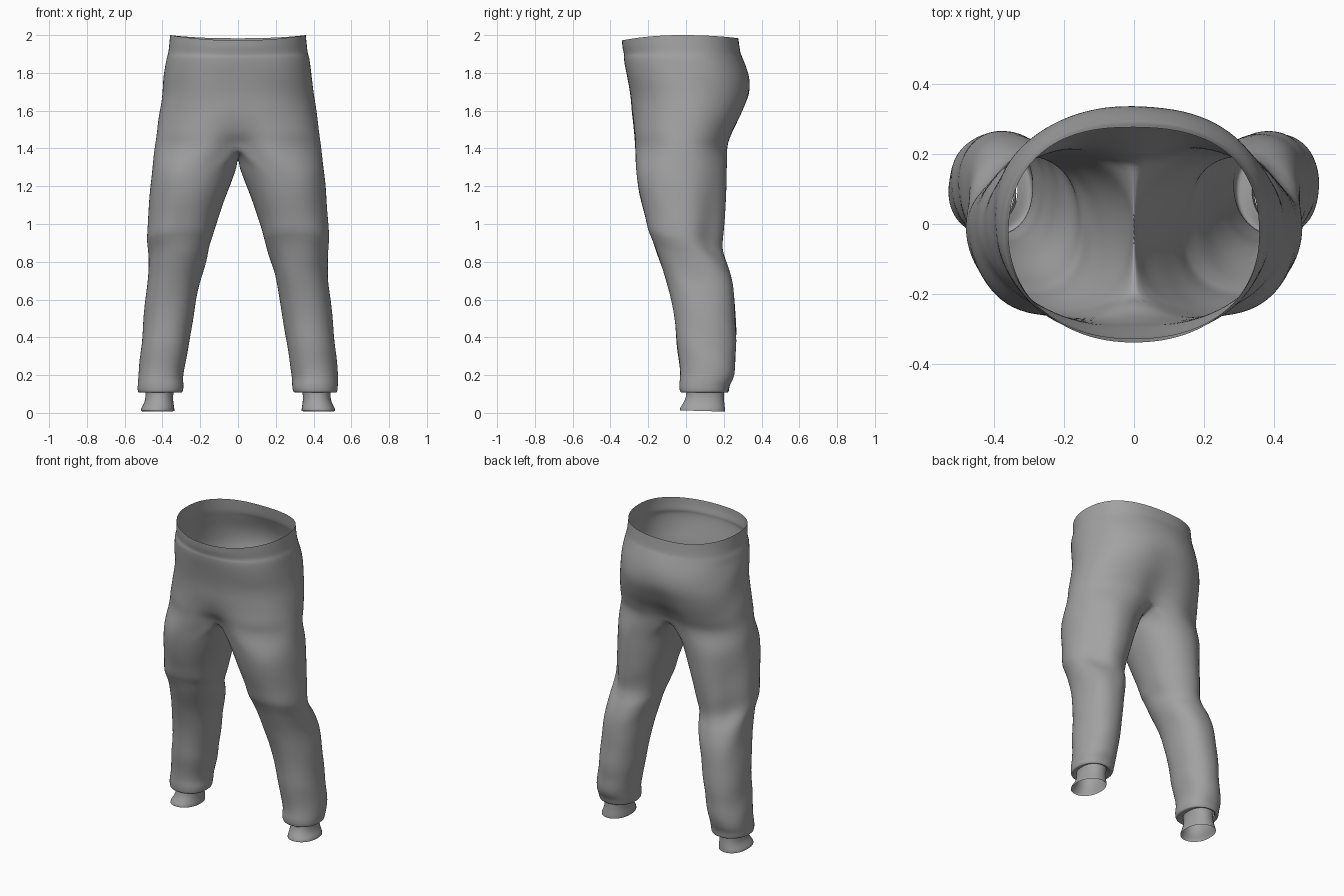
import bpy, bmesh, math
from mathutils import Vector, noise

if "Cube" in bpy.data.objects:
    bpy.data.objects.remove(bpy.data.objects["Cube"])

M, K, SUB = 24, 12, 3      # outer steps, inner steps, rings between keys

# one flat cloth colour
cloth = bpy.data.materials.new("grey cloth")
cloth.diffuse_color = (0.36, 0.36, 0.36, 1)
cloth.use_nodes = True
cloth.node_tree.nodes["Principled BSDF"].inputs["Base Color"].default_value = cloth.diffuse_color


def spow(v, e):
    return math.copysign(abs(v) ** e, v)


def torso_ring(z, w, yf, yb, hf=0.0, hb=0.0, rim=0.0, ef=0.93, eb=0.88):
    """Half hip outline from centre front round the side to centre back."""
    pts = []
    for i in range(M + 1):
        s = math.pi * i / M
        c = math.cos(s)
        e = ef if c > 0 else eb
        x = w * math.sin(s) ** e if 0 < i < M else 0.0
        y = (yf + yb) / 2 - spow(c, e + 0.05) * (yb - yf) / 2
        dip = math.exp(-(x / 0.10) ** 2)
        y += dip * (hf if c > 0 else -hb)
        pts.append(Vector((x, y, z - rim * c * c * (1 if c > 0 else 0.6))))
    return pts


def leg_ring(z, xi, xo, yf, yb, tilt=0.0, trim=0.0):
    """Closed leg outline; trim flattens its outer back corner."""
    cx, cy, rx, ry = (xi + xo) / 2, (yf + yb) / 2, (xo - xi) / 2, (yb - yf) / 2
    a = math.radians(118)
    ang = [-a + 2 * a * i / M for i in range(M + 1)]
    ang += [a + (2 * math.pi - 2 * a) * i / K for i in range(1, K)]
    pts = []
    for t in ang:
        c, s = math.cos(t), math.sin(t)
        k = 1 - trim * (2 * c * s) ** 2 if c > 0 and s > 0 else 1
        pts.append(Vector((cx + k * rx * spow(c, 0.92), cy + k * ry * spow(s, 0.92), z + tilt * ry * s)))
    return pts


def spline(keys):
    """Smooth path through one point of each key ring."""
    out = []
    for i in range(len(keys) - 1):
        p1, p2 = keys[i], keys[i + 1]
        p0 = keys[i - 1] if i else p1
        p3 = keys[i + 2] if i + 2 < len(keys) else p2
        for j in range(SUB):
            t = j / SUB
            out.append(0.5 * (2 * p1 + (p2 - p0) * t + (2 * p0 - 5 * p1 + 4 * p2 - p3) * t * t
                              + (3 * p1 - p0 - 3 * p2 + p3) * t ** 3))
    return out + [keys[-1].copy()]


def wrinkle(p, side, centre):
    """Soft cloth folds, stronger near the knee and hem."""
    q = Vector((p.x * side, p.y, p.z))
    amp = 0.005 + 0.006 * math.exp(-((p.z - 0.8) / 0.15) ** 2) + 0.006 * math.exp(-((p.z - 0.25) / 0.12) ** 2)
    if p.z > 1.85:
        amp = 0.002
    n = noise.noise(Vector((q.x * 5, q.y * 5, (q.z + 0.6 * q.y) * 7)))
    d = Vector((p.x - centre.x, p.y - centre.y, 0))
    if d.length < 1e-4:
        return q
    d = d.normalized() * amp * n
    return q + Vector((d.x * side if p.x > 0.004 else 0, d.y, 0))


def finish(bm, name):
    bmesh.ops.remove_doubles(bm, verts=bm.verts, dist=0.0006)
    bmesh.ops.recalc_face_normals(bm, faces=bm.faces)
    me = bpy.data.meshes.new(name)
    bm.to_mesh(me)
    bm.free()
    me.materials.append(cloth)
    ob = bpy.data.objects.new(name, me)
    bpy.context.collection.objects.link(ob)
    sub = ob.modifiers.new("smooth cloth", "SUBSURF")
    sub.levels = sub.render_levels = 1
    for f in me.polygons:
        f.use_smooth = True
    return ob


def loft(bm, rings, closed, side):
    rows = [[bm.verts.new(p) for p in r] for r in rings]
    for a, b in zip(rows, rows[1:]):
        n = len(a)
        for i in range(n if closed else n - 1):
            j = (i + 1) % n
            f = (a[i], b[i], b[j], a[j])
            bm.faces.new(f if side > 0 else f[::-1])


# hips, waistband at the top: z, half width, front, back, front dip, back dip
torso = [torso_ring(2.0, .36, -.34, .277, rim=.028, eb=.8),
         torso_ring(1.955, .365, -.336, .282, rim=.02, ef=.92, eb=.82),
         torso_ring(1.91, .37, -.328, .289, rim=.012, ef=.9, eb=.84),
         torso_ring(1.87, .38, -.328, .303, ef=.87),
         torso_ring(1.78, .393, -.313, .335, ef=.85, eb=.93),
         torso_ring(1.68, .403, -.298, .337, .003, .005, ef=.86, eb=.92),
         torso_ring(1.57, .42, -.292, .30, .012, .02, ef=.88),
         torso_ring(1.48, .432, -.294, .26, .04, .04, ef=.9, eb=.85)]
split = torso_ring(1.40, .442, -.293, .236, .088, .06, eb=.86)

# crotch seam joins the two halves under the split outline
b, f = split[-1], split[0]
for i in range(1, K):
    t = i / K
    split.append(Vector((0, b.y + (f.y - b.y) * t, 1.40 - 0.06 * math.sin(math.pi * t))))

# legs: z, inner x, outer x, front, back, tilt, trim
legs = [(1.28, .014, .457, -.264, .217, 0, .05), (1.15, .064, .468, -.245, .212, -.02, .1),
        (1.02, .108, .476, -.218, .204, -.1, .14), (.93, .134, .48, -.203, .19, -.2, .15),
        (.88, .15, .476, -.188, .2, -.25, .09), (.82, .165, .47, -.164, .224, -.24, .0),
        (.72, .194, .474, -.122, .248, -.14, -.05), (.60, .22, .491, -.08, .256, -.04, -.03),
        (.45, .243, .506, -.055, .265), (.32, .268, .515, -.045, .264),
        (.20, .288, .528, -.035, .252), (.145, .287, .53, -.035, .233),
        (.108, .295, .524, -.027, .223), (.118, .335, .495, .0, .205)]
leg_keys = [leg_ring(*k) for k in legs]

bm = bmesh.new()
for side in (1, -1):
    outer = [spline([r[i] for r in torso] + [split[i]] + [r[i] for r in leg_keys]) for i in range(M + 1)]
    inner = [spline([split[i]] + [r[i] for r in leg_keys]) for i in range(M + 1, M + K)]
    cut = len(torso) * SUB
    hips = [[p[k] for p in outer] for k in range(cut + 1)]
    leg = [[p[k + cut] for p in outer] + [p[k] for p in inner] for k in range(len(inner[0]))]
    for r in hips:
        r[0].x = r[-1].x = 0
    hips = [[wrinkle(p, side, Vector((0, 0, 0))) for p in r] for r in hips]
    worn = [hips[-1] + [Vector((p.x * side, p.y, p.z)) for p in leg[0][M + 1:]]]
    for r in leg[1:]:
        c = sum(r, Vector()) / len(r)
        worn.append([wrinkle(Vector((max(p.x, .005), p.y, p.z)), side, c) for p in r])
    loft(bm, hips, False, side)
    loft(bm, worn, True, side)
finish(bm, "trousers")

# ribbed ankle cuffs, open at the bottom
cuff = [(.125, .337, .493, .0, .203), (.09, .345, .488, .003, .20), (.05, .342, .496, -.015, .203),
        (.022, .336, .515, -.033, .208, -.03), (.01, .337, .515, -.033, .207, -.03)]
for side, name in ((1, "right_cuff"), (-1, "left_cuff")):
    bm = bmesh.new()
    loft(bm, [[Vector((p.x * side, p.y, p.z)) for p in leg_ring(*k)] for k in cuff], True, side)
    finish(bm, name)
